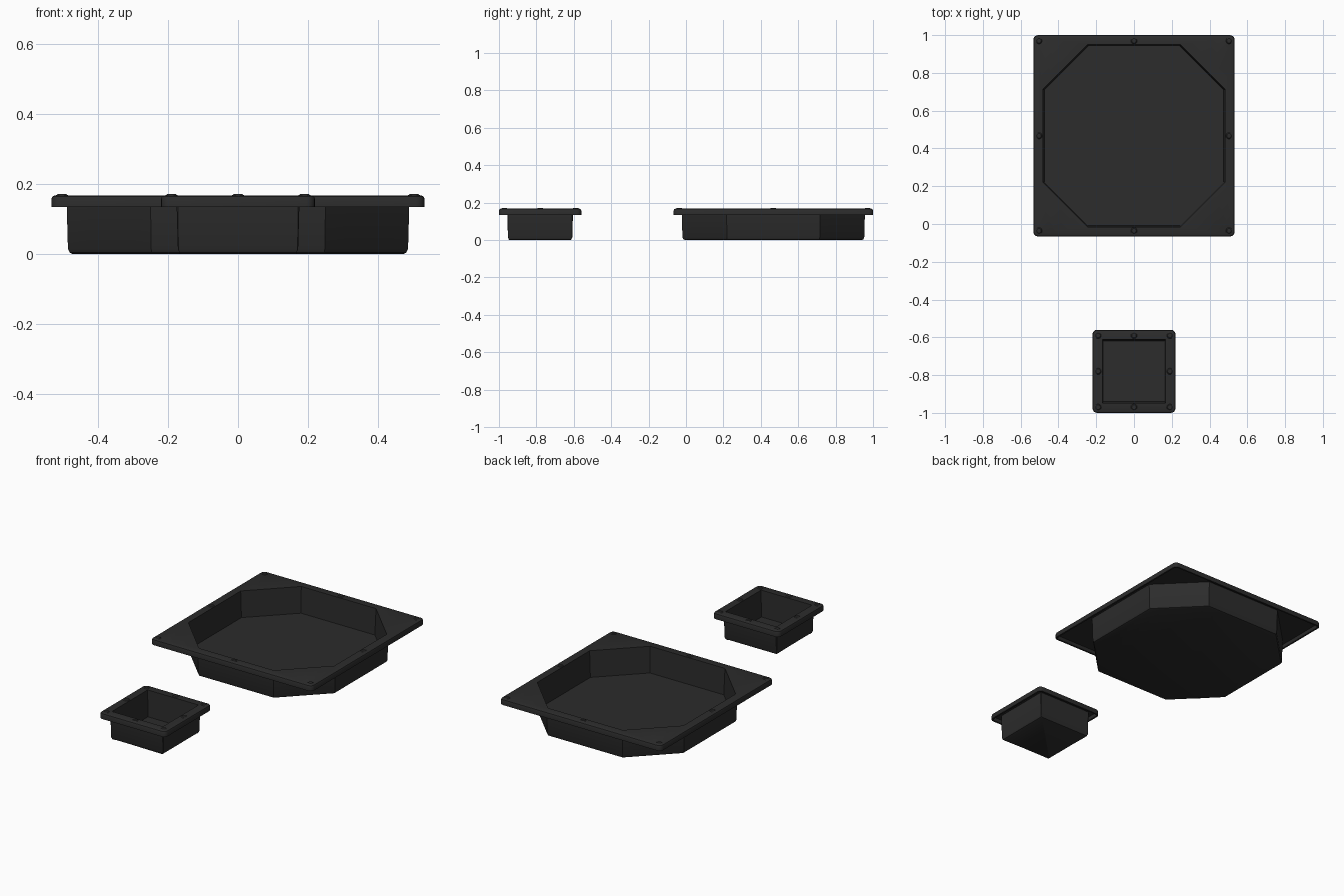
import bpy, bmesh, math

if "Cube" in bpy.data.objects:
    bpy.data.objects.remove(bpy.data.objects["Cube"])

black = bpy.data.materials.new("matte black")
black.diffuse_color = (0.025, 0.025, 0.025, 1)
black.use_nodes = True
black.node_tree.nodes["Principled BSDF"].inputs["Base Color"].default_value = black.diffuse_color
TOP = 0.168
SEG = 4  # steps across each corner


def quarter_turns(pts):
    """Repeat one corner's points around the four corners."""
    out = []
    for _ in range(4):
        out += pts
        pts = [(-y, x) for x, y in pts]
    return out


def basin_ring(h, c):
    """Square of half size h with chamfered corners starting at c."""
    return quarter_turns([(h + (c - h) * i / SEG, c + (h - c) * i / SEG)
                          for i in range(SEG + 1)])


def flange_ring(h, r):
    """Square of half size h with corners rounded to radius r."""
    return quarter_turns([(h - r + r * math.cos(math.pi / 2 * i / SEG),
                           h - r + r * math.sin(math.pi / 2 * i / SEG))
                          for i in range(SEG + 1)])


def finish(ob):
    ob.data.materials.append(black)
    bpy.ops.object.select_all(action='DESELECT')
    ob.select_set(True)
    bpy.context.view_layer.objects.active = ob
    bpy.ops.object.shade_smooth_by_angle(angle=math.radians(32))


def make_tray(name, cy, half, radius, wall, chamfer):
    def basin(d, z):
        return [(x, y, z) for x, y in basin_ring(wall - d, chamfer - 0.414 * d)]

    def flange(d, z):
        return [(x, y, z) for x, y in flange_ring(half - d, radius - d)]

    # thin shell: outer basin, hollow flange underside, lip, flange top, inner basin
    rings = [basin(0.018, 0.0), basin(0.009, 0.004), basin(0.004, 0.015),
             basin(0.0, 0.156), flange(0.012, 0.156), flange(0.01, 0.135),
             flange(0.0, 0.135), flange(0.0, 0.158), flange(0.003, 0.165),
             flange(0.01, TOP), basin(0.008, TOP), basin(0.015, 0.012)]
    bm = bmesh.new()
    loops = [[bm.verts.new(p) for p in r] for r in rings]
    n = len(loops[0])
    for a, b in zip(loops, loops[1:]):
        for i in range(n):
            j = (i + 1) % n
            bm.faces.new((a[i], a[j], b[j], b[i]))
    bm.faces.new(loops[0][::-1])
    bm.faces.new(loops[-1])
    bmesh.ops.recalc_face_normals(bm, faces=bm.faces)
    me = bpy.data.meshes.new(name)
    bm.to_mesh(me)
    bm.free()
    ob = bpy.data.objects.new(name, me)
    ob.location.y = cy
    bpy.context.collection.objects.link(ob)
    finish(ob)

    # low studs at the flange corners and edge middles
    s = half - 0.03
    for ix in (-1, 0, 1):
        for iy in (-1, 0, 1):
            if ix or iy:
                bpy.ops.mesh.primitive_cone_add(
                    vertices=16, radius1=0.018, radius2=0.012, depth=0.005,
                    location=(ix * s, cy + iy * s, TOP + 0.0015))
                stud = bpy.context.object
                stud.name = name + "_stud"
                finish(stud)


make_tray("large_tray", 0.467, 0.533, 0.025, 0.49, 0.25)
make_tray("small_tray", -0.78, 0.22, 0.025, 0.176, 0.172)
